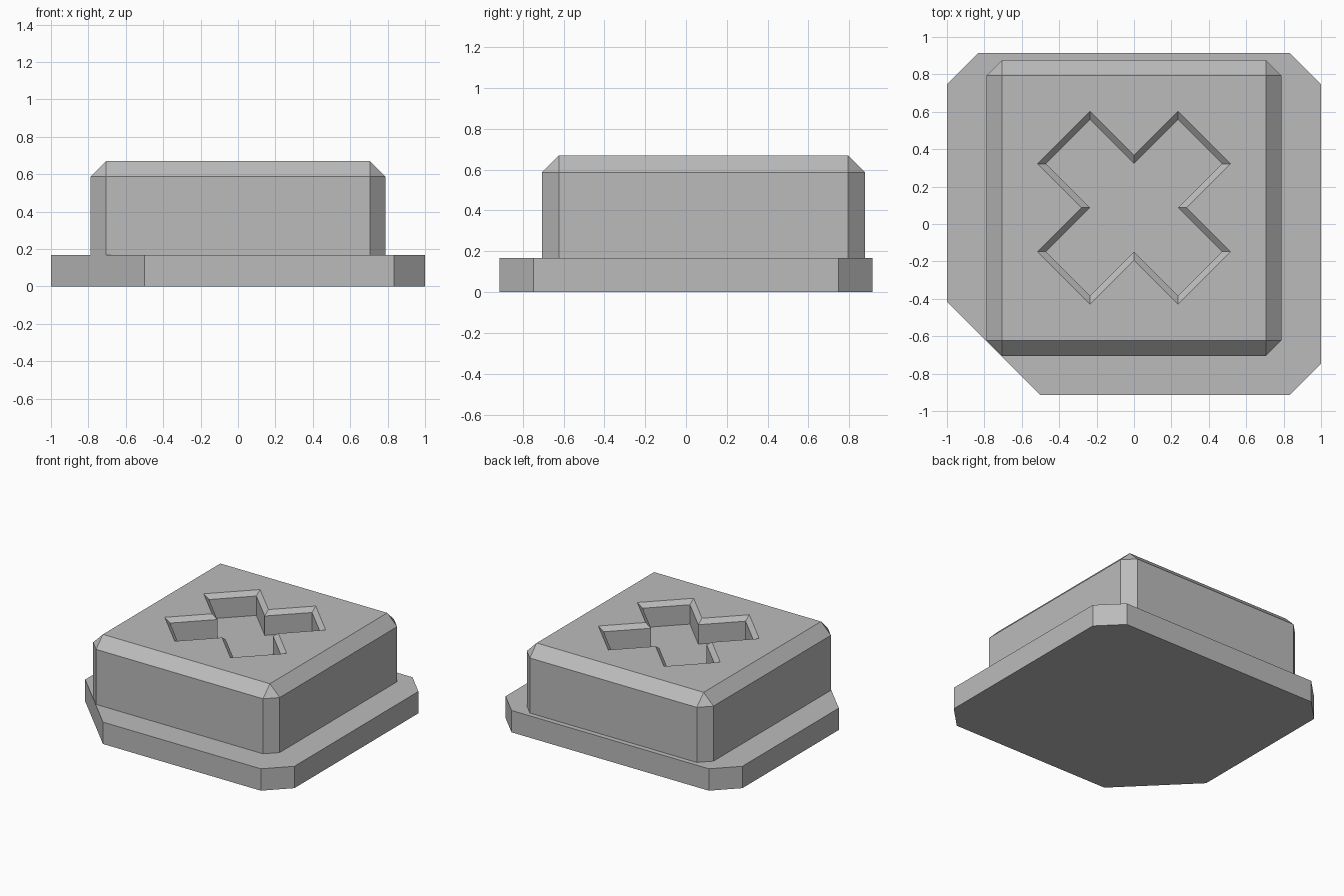
import bpy, bmesh

default = bpy.data.objects.get("Cube")
if default:
    bpy.data.objects.remove(default, do_unlink=True)

grey = bpy.data.materials.new("plain grey")
grey.use_nodes = True
grey.diffuse_color = (0.5, 0.5, 0.5, 1)
grey.node_tree.nodes["Principled BSDF"].inputs["Base Color"].default_value = grey.diffuse_color

BASE_TOP, TOP = 0.167, 0.67


def loft(name, rings):
    """Closed solid through (outline, height) rings, bottom to top."""
    bm = bmesh.new()
    loops = [[bm.verts.new((x, y, z)) for x, y in pts] for pts, z in rings]
    n = len(loops[0])
    bm.faces.new(loops[0][::-1])
    bm.faces.new(loops[-1])
    for low, high in zip(loops, loops[1:]):
        for i in range(n):
            j = (i + 1) % n
            bm.faces.new((low[i], low[j], high[j], high[i]))
    bmesh.ops.remove_doubles(bm, verts=bm.verts, dist=1e-5)
    bmesh.ops.recalc_face_normals(bm, faces=bm.faces)
    mesh = bpy.data.meshes.new(name)
    bm.to_mesh(mesh)
    bm.free()
    mesh.materials.append(grey)
    obj = bpy.data.objects.new(name, mesh)
    bpy.context.collection.objects.link(obj)
    return obj


def clipped_rect(x, y0, y1, cut, front_right_cut=None):
    """Rectangle outline with its corners cut at 45 degrees."""
    c = cut if front_right_cut is None else front_right_cut
    return [(-x, y0 + c), (-x + c, y0), (x - cut, y0), (x, y0 + cut),
            (x, y1 - cut), (x - cut, y1), (-x + cut, y1), (-x, y1 - cut)]


def cross(half, notch, cy):
    """Diagonal cross outline: two points per arm and a notch between arms."""
    tip = half + notch
    pts, quarter = [], [(notch, 0), (tip, half), (half, tip)]
    for _ in range(4):
        pts += quarter
        quarter = [(-y, x) for x, y in quarter]
    return [(x, y + cy) for x, y in pts]


# Base slab with one large clipped corner
loft("base_plate", [(clipped_rect(1, -0.915, 0.915, 0.167, 0.5), z) for z in (0, BASE_TOP)])

# Chamfered block on the base
bevel = 0.083
outline = clipped_rect(0.788, -0.705, 0.877, bevel)
inner_x, y0, y1 = 0.788 - bevel, -0.705 + bevel, 0.877 - bevel
body = loft("chamfered_block", [(outline, BASE_TOP), (outline, TOP - bevel),
                                (clipped_rect(inner_x, y0, y1, 0), TOP)])

# Cross recess with a chamfered rim, cut into the top
floor_shape = cross(0.235, 0.235, 0.087)
rim_shape = cross(0.235, 0.28, 0.087)
cutter = loft("recess_cutter", [(floor_shape, TOP - 0.18), (floor_shape, TOP - 0.032),
                                (rim_shape, TOP), (rim_shape, TOP + 0.1)])
cutter.hide_render = True
cut = body.modifiers.new("cross_recess", "BOOLEAN")
cut.operation, cut.solver, cut.object = "DIFFERENCE", "EXACT", cutter

# Bake the cut, then drop the cutter
graph = bpy.context.evaluated_depsgraph_get()
carved = bpy.data.meshes.new_from_object(body.evaluated_get(graph))
body.modifiers.clear()
body.data = carved
bpy.data.objects.remove(cutter, do_unlink=True)
